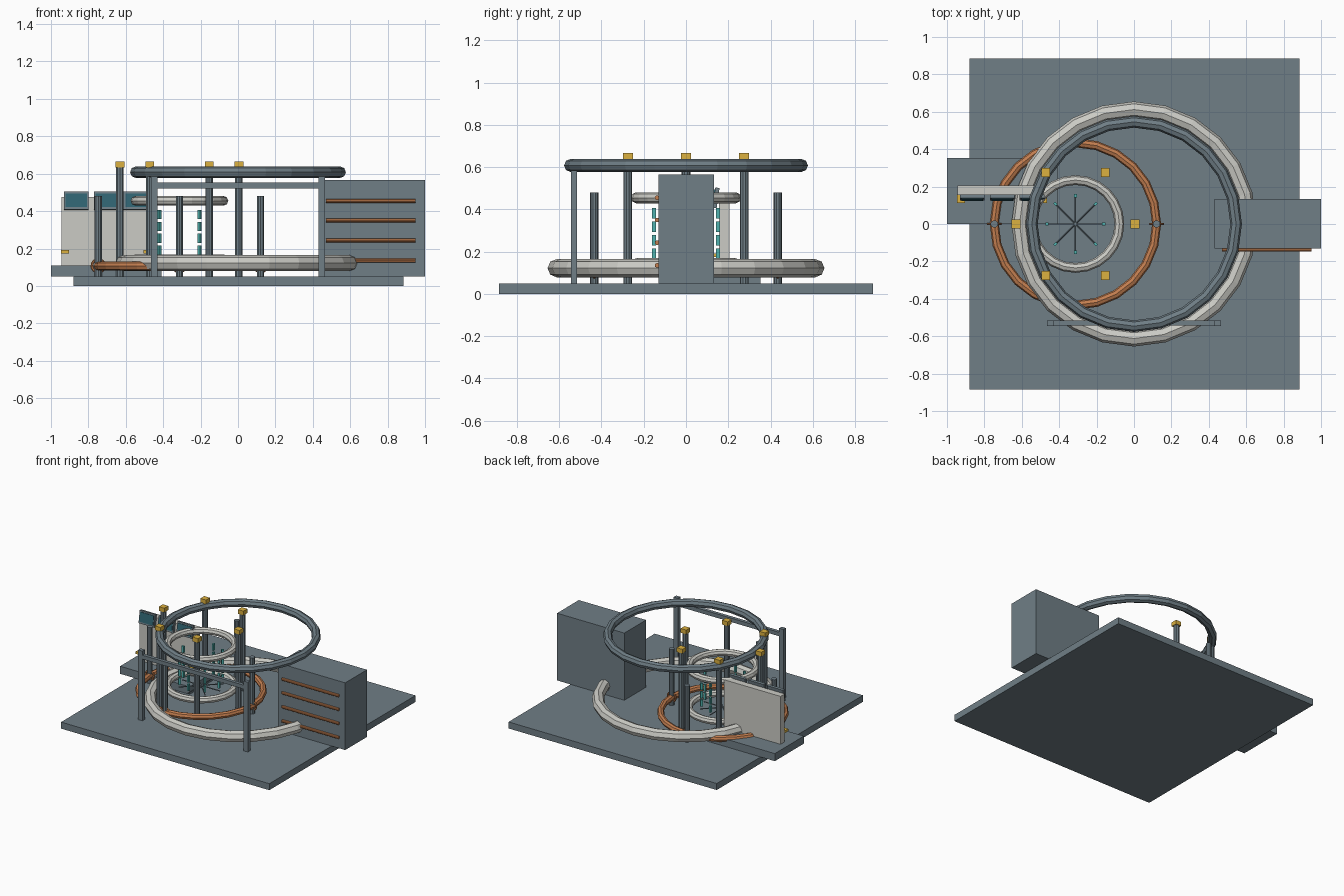
import bpy
from math import cos, sin, pi, radians

if "Cube" in bpy.data.objects:
    bpy.data.objects.remove(bpy.data.objects["Cube"])


def mat(name, r, g, b):
    m = bpy.data.materials.new(name)
    m.diffuse_color = (r, g, b, 1)
    m.use_nodes = True
    m.node_tree.nodes["Principled BSDF"].inputs["Base Color"].default_value = m.diffuse_color
    return m


SLATE = mat("slate", 0.16, 0.21, 0.24)
PALE = mat("pale_grey", 0.60, 0.60, 0.56)
COPPER = mat("copper", 0.55, 0.21, 0.08)
GOLD = mat("gold", 0.72, 0.44, 0.05)
SCREEN = mat("dark_teal", 0.03, 0.13, 0.17)
TEAL = mat("teal", 0.08, 0.45, 0.43)


def finish(name, m):
    o = bpy.context.object
    o.name = name
    o.data.materials.append(m)
    return o


def box(name, lo, hi, m, rot=(0, 0, 0)):
    c = [(a + b) / 2 for a, b in zip(lo, hi)]
    bpy.ops.mesh.primitive_cube_add(size=1, location=c, rotation=rot)
    o = finish(name, m)
    o.scale = [b - a for a, b in zip(lo, hi)]
    return o


def block(name, c, size, m, rot=(0, 0, 0)):
    return box(name, [a - s / 2 for a, s in zip(c, size)],
               [a + s / 2 for a, s in zip(c, size)], m, rot)


def rod(name, c, r, length, m, rot=(0, 0, 0), sides=10):
    bpy.ops.mesh.primitive_cylinder_add(vertices=sides, radius=r, depth=length,
                                        location=c, rotation=rot)
    return finish(name, m)


def ring(name, c, major, minor, m, rot=(0, 0, 0), seg=24, sides=8):
    bpy.ops.mesh.primitive_torus_add(location=c, rotation=rot, major_radius=major,
                                     minor_radius=minor, major_segments=seg,
                                     minor_segments=sides)
    return finish(name, m)


CX = -0.313  # centre of the inner chamber

# Base and big rings
box("base_plate", (-0.88, -0.885, 0), (0.885, 0.885, 0.05), SLATE)
ring("lower_ring", (0, 0, 0.122), 0.612, 0.043, PALE)
ring("upper_ring", (0, 0, 0.608), 0.546, 0.031, SLATE)

# Copper coil ring with four posts and clamps
ring("copper_ring", (CX, 0, 0.106), 0.434, 0.024, COPPER)
for i in range(4):
    x, y = CX + 0.434 * cos(i * pi / 2), 0.434 * sin(i * pi / 2)
    rod("coil_post", (x, y, 0.265), 0.02, 0.43, SLATE)
    ring("coil_clamp", (x, y, 0.108), 0.034, 0.007, COPPER, (pi / 2, 0, 0), 16, 6)

# Inner chamber: two small rings, spokes and light segments
ring("chamber_lower_ring", (CX, 0, 0.143), 0.235, 0.026, PALE)
ring("chamber_upper_ring", (CX, 0, 0.455), 0.235, 0.026, PALE)
for i in range(8):
    a = i * pi / 4
    rod("chamber_spoke", (CX + 0.08 * cos(a), 0.08 * sin(a), 0.145), 0.004, 0.16,
        SLATE, (0, pi / 2, a), 6)
    for k in range(4):
        block("light_segment", (CX + 0.152 * cos(a), 0.152 * sin(a), 0.19 + 0.064 * k),
              (0.018, 0.014, 0.05), TEAL, (0, 0, a))

# Six tall posts with gold caps
for i in range(6):
    x, y = CX + 0.318 * cos(i * pi / 3), 0.318 * sin(i * pi / 3)
    y = round(y, 4)
    rod("tall_post", (x, y, 0.345), 0.021, 0.59, SLATE)
    block("post_cap", (x, y, 0.65), (0.047, 0.047, 0.032), GOLD)

# Right cabinet with copper bars
box("cabinet", (0.43, -0.13, 0.05), (1.0, 0.133, 0.565), SLATE)
for z in (0.135, 0.243, 0.35, 0.455):
    rod("cabinet_bar", (0.71, -0.137, z), 0.011, 0.48, COPPER, (0, pi / 2, 0))

# Front gate
for s in (-1, 1):
    block("gate_post", (s * 0.447, -0.53, 0.317), (0.035, 0.03, 0.535), SLATE)
block("gate_rail", (0, -0.53, 0.537), (0.92, 0.026, 0.03), SLATE)

# Control console at the left rear
box("console_platform", (-1.0, 0.0, 0.05), (-0.41, 0.353, 0.108), SLATE)
box("console_panel", (-0.945, 0.155, 0.108), (-0.465, 0.205, 0.475), PALE)
for i in range(3):
    x = -0.865 + 0.16 * i
    tilt = (radians(-8), 0, 0)
    block("screen_frame", (x, 0.142, 0.455), (0.132, 0.02, 0.096), SLATE, tilt)
    block("screen_glass", (x, 0.132, 0.458), (0.115, 0.008, 0.072), SCREEN, tilt)
for x in (-0.925, -0.485):
    block("console_handle", (x, 0.135, 0.183), (0.042, 0.045, 0.018), GOLD)
